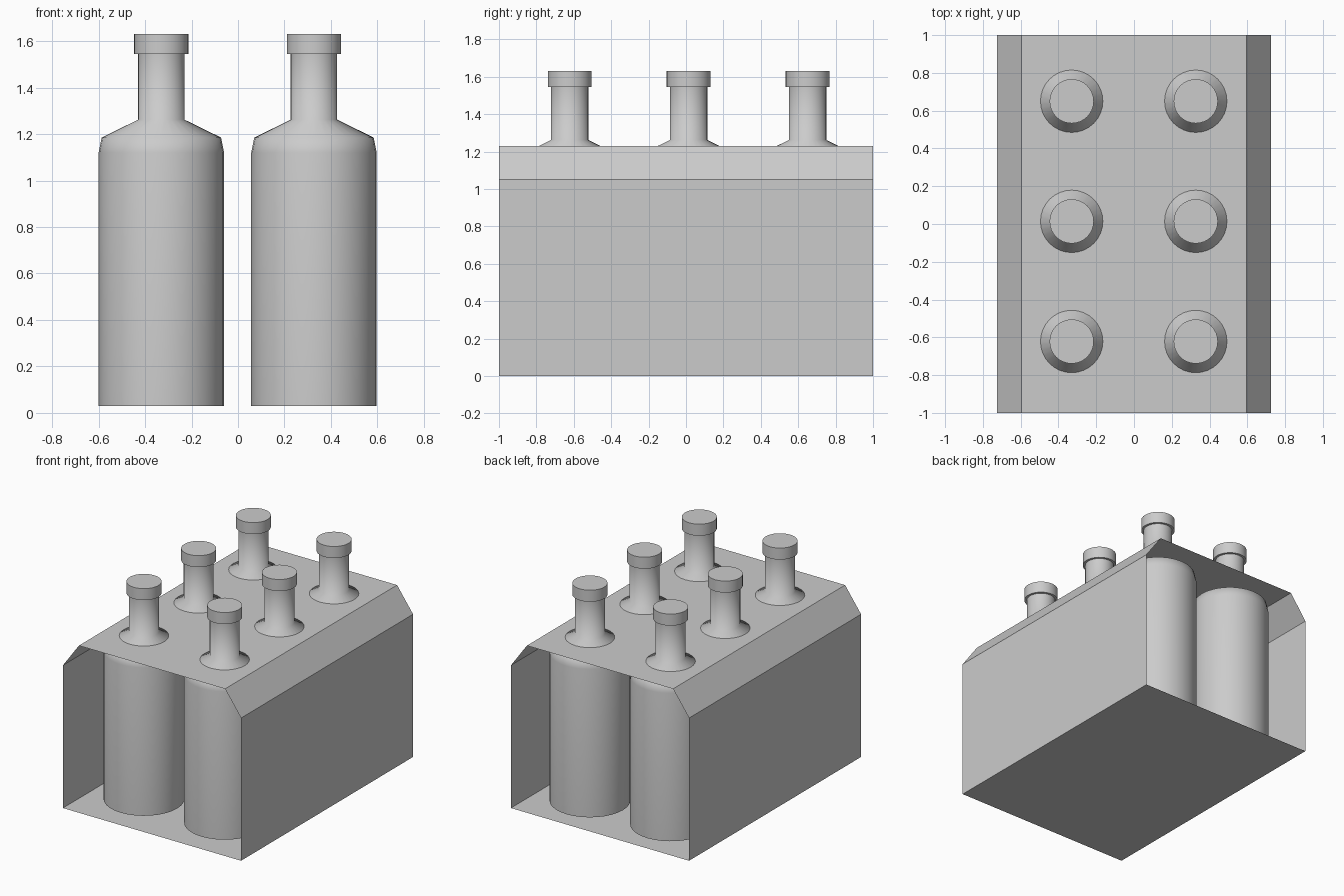
import bpy, math

if "Cube" in bpy.data.objects:
    bpy.data.objects.remove(bpy.data.objects["Cube"])

SEGMENTS = 32


def make_object(name, verts, faces):
    mesh = bpy.data.meshes.new(name)
    mesh.from_pydata(verts, [], faces)
    mesh.update()
    obj = bpy.data.objects.new(name, mesh)
    bpy.context.collection.objects.link(obj)
    return obj


def lathe(name, profile):
    """Revolve (radius, z) points around z, with flat end caps."""
    n = SEGMENTS
    verts = [(r * math.cos(2 * math.pi * i / n), r * math.sin(2 * math.pi * i / n), z)
             for r, z in profile for i in range(n)]
    faces = [(k * n + i, k * n + (i + 1) % n, (k + 1) * n + (i + 1) % n, (k + 1) * n + i)
             for k in range(len(profile) - 1) for i in range(n)]
    faces.append(tuple(reversed(range(n))))
    faces.append(tuple(range((len(profile) - 1) * n, len(profile) * n)))
    return make_object(name, verts, faces)


# Carton: thin folded sleeve, open at front and back
section = [(-0.725, 0), (0.725, 0), (0.725, 1.05), (0.595, 1.23), (-0.595, 1.23), (-0.725, 1.05)]
n = len(section)
make_object("carton_sleeve",
            [(x, y, z) for y in (-1, 1) for x, z in section],
            [(i, (i + 1) % n, n + (i + 1) % n, n + i)[::-1] for i in range(n)])

# Bottle: body, shoulder, neck and cap in one turned profile
bottle = lathe("bottle", [(0.27, 0.03), (0.27, 1.12), (0.257, 1.185), (0.10, 1.262),
                          (0.10, 1.545), (0.117, 1.545), (0.117, 1.63)])
bpy.context.view_layer.objects.active = bottle
bottle.select_set(True)
bpy.ops.object.shade_smooth_by_angle(angle=math.radians(70))

# Six bottles in a 2 x 3 grid
spots = [(x, y) for x in (-0.33, 0.327) for y in (-0.622, 0.014, 0.65)]
for i, (x, y) in enumerate(spots):
    obj = bottle if i == 0 else bottle.copy()
    if i:
        bpy.context.collection.objects.link(obj)
    obj.name = f"bottle_{i + 1}"
    obj.location = (x, y, 0)

# Sleeve panels face outward
sleeve = bpy.data.objects["carton_sleeve"]
if sleeve.data.polygons[0].normal.z > 0:
    sleeve.data.flip_normals()
